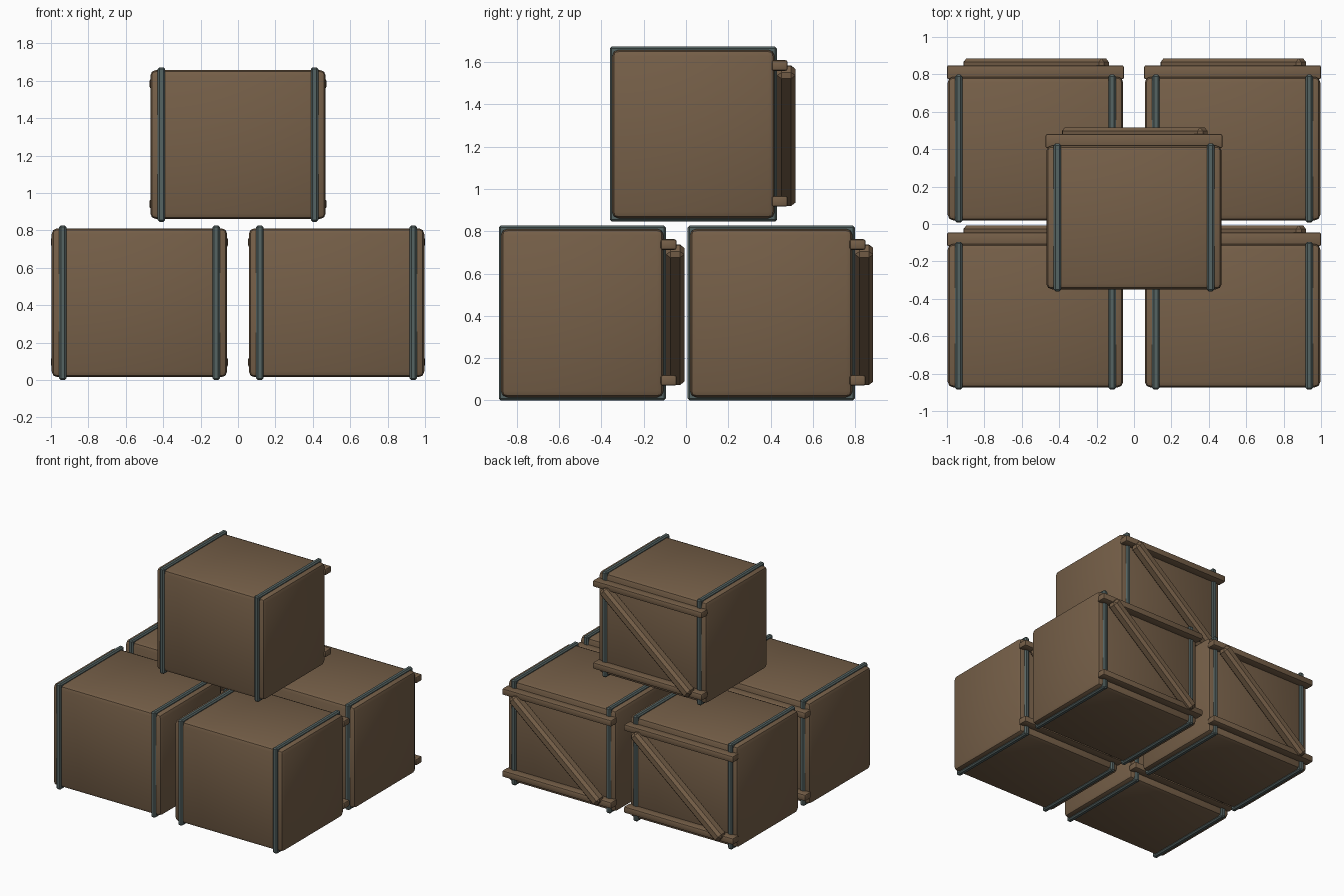
import bpy, math

if "Cube" in bpy.data.objects:
    bpy.data.objects.remove(bpy.data.objects["Cube"])


def material(name, rgb):
    m = bpy.data.materials.new(name)
    m.diffuse_color = (*rgb, 1)
    m.use_nodes = True
    m.node_tree.nodes["Principled BSDF"].inputs["Base Color"].default_value = m.diffuse_color
    return m


wood = material("brown wood", (0.18, 0.115, 0.065))
metal = material("grey green metal", (0.09, 0.125, 0.122))


def block(name, centre, size, bevel, segments, mat, tilt=0.0):
    """Bevelled box, optionally tilted about the y axis."""
    bpy.ops.mesh.primitive_cube_add(size=1, location=centre, rotation=(0, tilt, 0))
    ob = bpy.context.object
    ob.name = name
    ob.scale = size
    bpy.ops.object.transform_apply(location=False, rotation=False, scale=True)
    mod = ob.modifiers.new("Bevel", 'BEVEL')
    mod.width = bevel
    mod.segments = segments
    bpy.ops.object.modifier_apply(modifier=mod.name)
    bpy.ops.object.shade_smooth_by_angle(angle=math.radians(30))
    ob.data.materials.append(mat)
    return ob


def crate(label, x, y, z):
    # main wooden box
    block(f"{label}_body", (x, y, z + 0.413), (0.938, 0.768, 0.796), 0.03, 2, wood)
    # metal straps round the box
    for side, s in (("left", -1), ("right", 1)):
        block(f"{label}_{side}_strap", (x + s * 0.41, y, z + 0.413),
              (0.039, 0.79, 0.826), 0.009, 1, metal)
    # horizontal rails on the back
    for end, h in (("lower", 0.095), ("upper", 0.737)):
        block(f"{label}_{end}_rail", (x, y + 0.408, z + h),
              (0.946, 0.075, 0.05), 0.01, 2, wood)
    # diagonal brace on the back, high at +x
    block(f"{label}_brace", (x + 0.004, y + 0.439, z + 0.405),
          (0.98, 0.086, 0.08), 0.02, 1, wood, tilt=-math.radians(39.8))


# four crates on the floor
for row, cy in (("front", -0.49), ("back", 0.403)):
    for side, cx in (("left", -0.527), ("right", 0.527)):
        crate(f"{row}_{side}_crate", cx, cy, 0.0)
# one stacked on top
crate("top_crate", 0.0, 0.035, 0.846)
